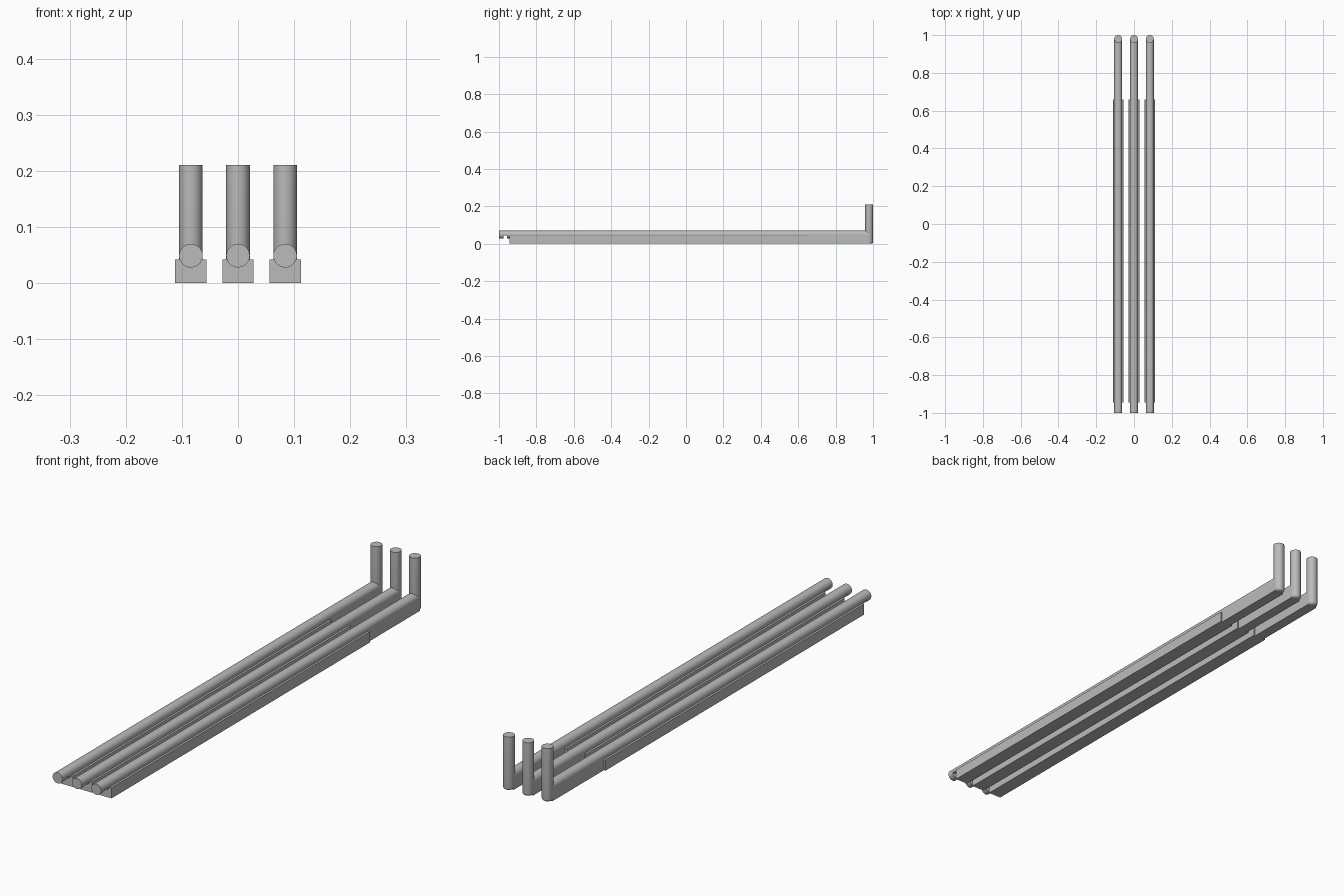
import bpy, bmesh, math
from mathutils import Vector

old = bpy.data.objects.get("Cube")
if old:
    bpy.data.objects.remove(old, do_unlink=True)

grey = bpy.data.materials.new("plain grey")
grey.use_nodes = True
colour = (0.5, 0.5, 0.5, 1)
grey.diffuse_color = colour
grey.node_tree.nodes["Principled BSDF"].inputs["Base Color"].default_value = colour

R = 0.021        # pin radius
AXIS_Z = 0.049   # height of the lying pin's axis
POST_Y = 0.979   # standing post's axis
SIDES = 48


def circle(radius, floor=-1.0):
    """Circle points, flattened below the given level."""
    pts = []
    for i in range(SIDES):
        a = math.tau * i / SIDES
        pts.append((radius * math.cos(a), max(radius * math.sin(a), floor)))
    return pts


def loft(name, rings):
    """Skin a closed tube through rings of 3D points."""
    bm = bmesh.new()
    loops = [[bm.verts.new(p) for p in ring] for ring in rings]
    for a, b in zip(loops, loops[1:]):
        for i in range(SIDES):
            j = (i + 1) % SIDES
            bm.faces.new((a[i], a[j], b[j], b[i]))
    bm.faces.new(loops[0])
    bm.faces.new(loops[-1])
    bmesh.ops.recalc_face_normals(bm, faces=bm.faces)
    return finish(name, bm, smooth=True)


def block(name, x, width, y0, y1, z1):
    bm = bmesh.new()
    bmesh.ops.create_cube(bm, size=1)
    for v in bm.verts:
        v.co = Vector((x + v.co.x * width, y0 + (v.co.y + 0.5) * (y1 - y0),
                       (v.co.z + 0.5) * z1))
    return finish(name, bm)


def finish(name, bm, smooth=False):
    mesh = bpy.data.meshes.new(name)
    bm.to_mesh(mesh)
    bm.free()
    mesh.materials.append(grey)
    obj = bpy.data.objects.new(name, mesh)
    bpy.context.collection.objects.link(obj)
    if smooth:
        bpy.ops.object.select_all(action='DESELECT')
        obj.select_set(True)
        bpy.context.view_layer.objects.active = obj
        bpy.ops.object.shade_smooth_by_angle(angle=math.radians(30))
    return obj


for side, x in (("right", -0.084), ("middle", 0.0), ("left", 0.084)):
    # Lying pin with a small notch under its front end
    sections = [(-1, -1), (-0.975, -1), (-0.975, -0.004),
                (-0.957, -0.004), (-0.957, -1), (POST_Y, -1)]
    loft(side + "_pin", [[(x + u, y, AXIS_Z + v) for u, v in circle(R, floor)]
                         for y, floor in sections])

    # Standing post with a rounded foot
    foot = 0.01
    rings = []
    for k in range(5):
        a = math.pi / 2 * k / 4
        rings.append((foot * (1 - math.sin(a)), R - foot * (1 - math.cos(a))))
    rings = rings[::-1] if rings[0][0] < rings[-1][0] else rings
    rings = sorted((z, r) for z, r in rings)
    rings = [(z, R - foot + math.sqrt(max(foot**2 - (foot - z)**2, 0))) for z, r in rings]
    rings.append((0.211, R))
    loft(side + "_post", [[(x + u, POST_Y + v, z) for u, v in circle(r)]
                          for z, r in rings])

    # Wide base under the pin and the narrow web reaching the post
    block(side + "_base", x, 0.056, -0.945, 0.66, 0.042)
    block(side + "_web", x, 2 * R, 0.66, POST_Y, AXIS_Z)
